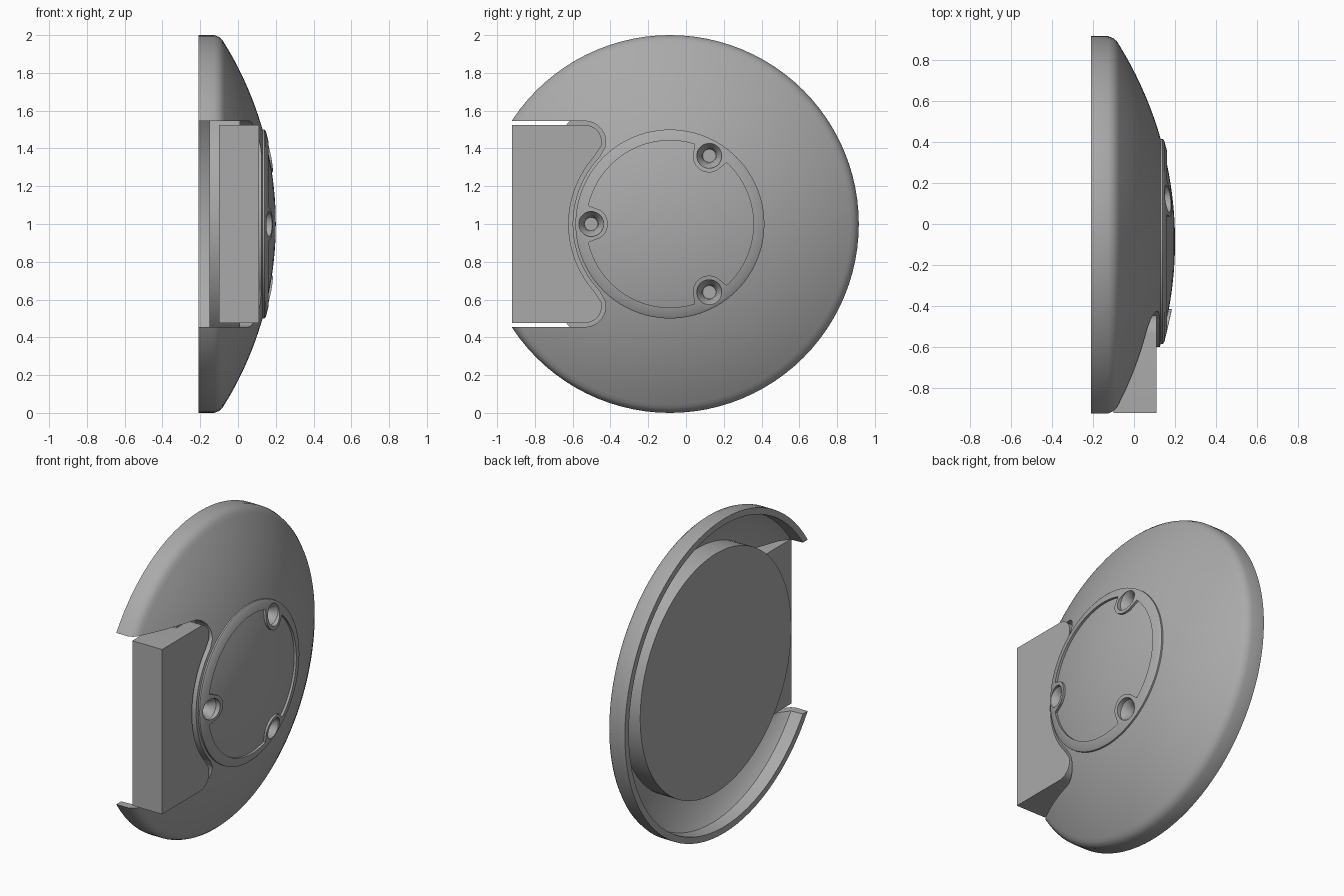
import bpy, bmesh, math

if "Cube" in bpy.data.objects:
    bpy.data.objects.remove(bpy.data.objects["Cube"], do_unlink=True)

CY, CZ = -0.085, 1.0          # disc axis position
DOME_R, DOME_C = 1.82, -1.62  # dome sphere radius and centre along x
SCREW_R = 0.417               # screw circle radius

grey = bpy.data.materials.new("mid grey")
grey.use_nodes = True
grey.diffuse_color = (0.4, 0.4, 0.4, 1)
grey.node_tree.nodes["Principled BSDF"].inputs["Base Color"].default_value = (0.4, 0.4, 0.4, 1)


def dome(r, lift=0.0):
    return DOME_C + math.sqrt(DOME_R ** 2 - r * r) + lift


def finish(name, bm):
    bmesh.ops.recalc_face_normals(bm, faces=bm.faces)
    mesh = bpy.data.meshes.new(name)
    bm.to_mesh(mesh)
    bm.free()
    mesh.materials.append(grey)
    ob = bpy.data.objects.new(name, mesh)
    bpy.context.collection.objects.link(ob)
    return ob


def lathe(name, profile, y=CY, z=CZ, n=96):
    """Revolve (x, r) points, first and last on the axis, about an x axis."""
    bm = bmesh.new()
    rings = []
    for x, r in profile:
        if r < 1e-6:
            rings.append([bm.verts.new((x, y, z))] * n)
        else:
            rings.append([bm.verts.new((x, y + r * math.cos(2 * math.pi * i / n),
                                        z + r * math.sin(2 * math.pi * i / n))) for i in range(n)])
    for a, b in zip(rings, rings[1:]):
        for i in range(n):
            j = (i + 1) % n
            bm.faces.new(list(dict.fromkeys((a[i], a[j], b[j], b[i]))))
    return finish(name, bm)


def prism(name, outline, x0, x1):
    """Extrude a (y, z) outline along x."""
    bm = bmesh.new()
    lo = [bm.verts.new((x0, y, z)) for y, z in outline]
    hi = [bm.verts.new((x1, y, z)) for y, z in outline]
    bm.faces.new(lo)
    bm.faces.new(hi)
    for i in range(len(lo)):
        j = (i + 1) % len(lo)
        bm.faces.new((lo[i], lo[j], hi[j], hi[i]))
    return finish(name, bm)


def cut(target, cutter, keep=False):
    mod = target.modifiers.new("cut", 'BOOLEAN')
    mod.operation = 'DIFFERENCE'
    mod.solver = 'EXACT'
    mod.object = cutter
    bpy.context.view_layer.objects.active = target
    bpy.ops.object.modifier_apply(modifier=mod.name)
    if not keep:
        bpy.data.objects.remove(cutter, do_unlink=True)


def slot_outline(inset, y_end):
    """Slot with rounded shoulders wrapping around the central cap."""
    top = [(y_end, 0.545 - inset)]
    rad = 0.11 - inset
    for i in range(11):
        a = math.radians(90 - 10.5 * i)
        top.append((-0.535 + rad * math.cos(a), 0.435 + rad * math.sin(a)))
    arc_r = 0.515 + inset
    start = math.asin(0.355 / arc_r)
    for i in range(14):
        a = start * (1 - i / 14)
        top.append((CY - arc_r * math.cos(a), arc_r * math.sin(a)))
    tip = [(CY - arc_r, 0.0)]
    return [(y, CZ + z) for y, z in top + tip] + [(y, CZ - z) for y, z in reversed(top)]


# Domed shell, hollow at the back, with a slot at the front
profile = [(dome(0.955 * i / 20), 0.955 * i / 20) for i in range(21)]
profile += [(-0.083, 0.975), (-0.1, 0.99), (-0.125, 1.0), (-0.21, 1.0), (-0.21, 0.96),
            (-0.13, 0.955), (-0.085, 0.91), (-0.03, 0.79), (0.0, 0.7), (0.0, 0.0)]
shell = lathe("domed_shell", profile)
cut(shell, prism("slot_cutter", slot_outline(0.0, -1.3), -0.5, 0.5))

# Block filling the slot
block = prism("slot_block", slot_outline(0.021, -0.92), -0.10, 0.11)

# Round hub inside the shell
hub = lathe("back_hub", [(-0.15, 0), (-0.15, 0.76), (0.01, 0.76), (0.01, 0)])

# Raised cap rim, opened around the recessed panel
rim_profile = [(0.1, 0), (0.1, 0.5), (0.14, 0.5), (dome(0.49, 0.015), 0.49)]
rim_profile += [(dome(r, 0.015), r) for r in (0.44, 0.38, 0.3, 0.2, 0.1, 0)]
cap = lathe("cap_rim", rim_profile)
outline = []
for i in range(240):
    a = 2 * math.pi * (i + 0.5) / 240
    t = (a + math.pi / 3) % (2 * math.pi / 3) - math.pi / 3
    t = t if abs(t) < math.pi / 3 else 0
    # angle to the nearest screw (at 60, 180 and 300 degrees)
    t = (a - math.pi / 3 + math.pi / 3) % (2 * math.pi / 3) - math.pi / 3
    d = 0.088 ** 2 - (SCREW_R * math.sin(t)) ** 2
    r = SCREW_R * math.cos(t) - math.sqrt(d) if d > 0 else 0.442
    outline.append((CY + r * math.cos(a), CZ + r * math.sin(a)))
cut(cap, prism("panel_cutter", outline, 0.0, 0.4))

# Countersunk screw holes
for k in range(3):
    a = math.radians(60 + 120 * k)
    y, z = CY + SCREW_R * math.cos(a), CZ + SCREW_R * math.sin(a)
    hole = lathe("hole_cutter", [(0.085, 0), (0.085, 0.035), (0.115, 0.04), (0.15, 0.066),
                                 (0.3, 0.066), (0.3, 0)], y, z, 32)
    cut(cap, hole, keep=True)
    cut(shell, hole)

# Smooth shading with crisp edges
bpy.ops.object.select_all(action='DESELECT')
for ob in (shell, block, hub, cap):
    ob.select_set(True)
bpy.context.view_layer.objects.active = shell
bpy.ops.object.shade_smooth_by_angle(angle=math.radians(30))
